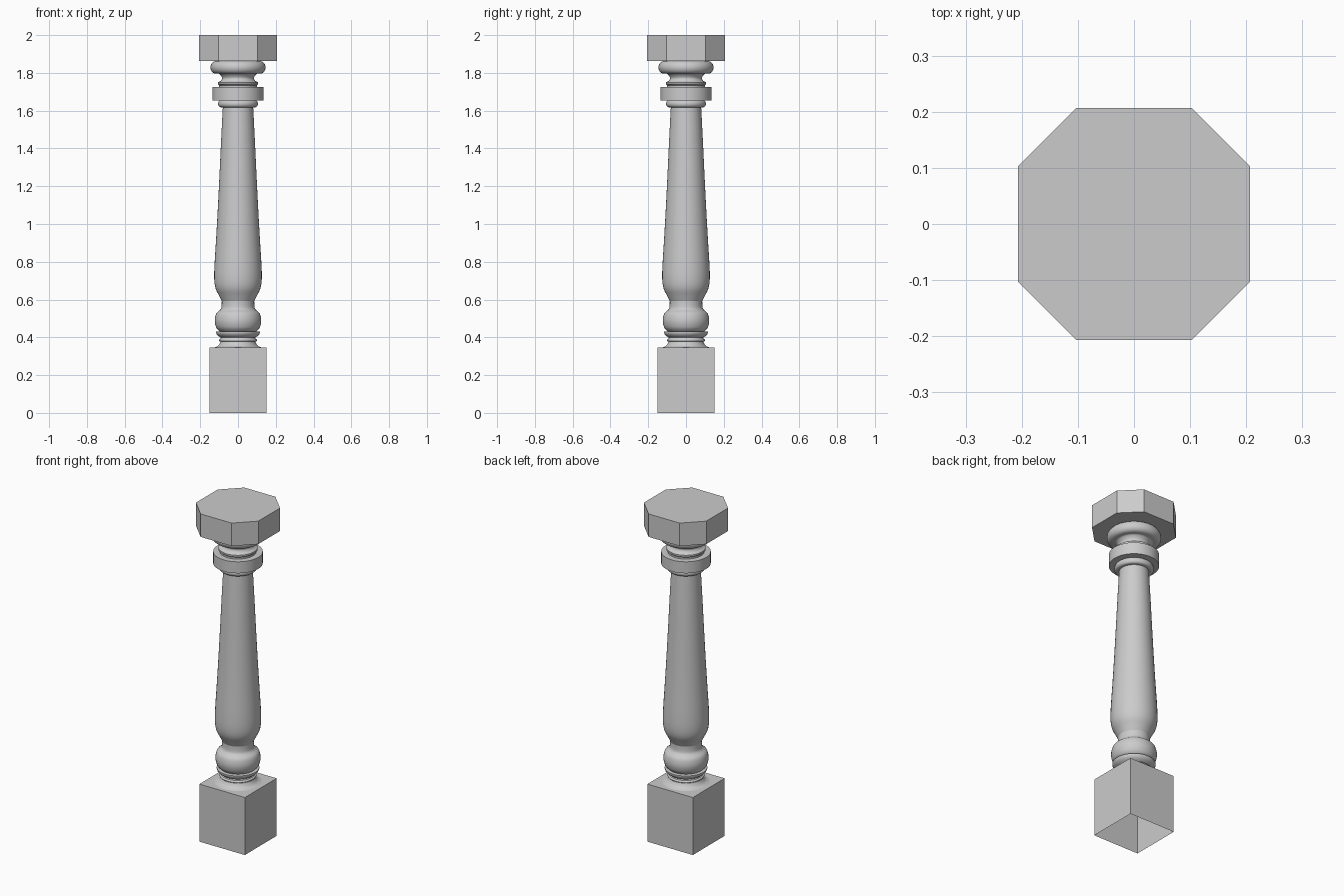
import bpy, bmesh
from math import sin, cos, pi, radians

if "Cube" in bpy.data.objects:
    bpy.data.objects.remove(bpy.data.objects["Cube"])


def finish(name, bm, smooth):
    bmesh.ops.recalc_face_normals(bm, faces=bm.faces)
    me = bpy.data.meshes.new(name)
    bm.to_mesh(me)
    bm.free()
    ob = bpy.data.objects.new(name, me)
    bpy.context.collection.objects.link(ob)
    bpy.ops.object.select_all(action='DESELECT')
    ob.select_set(True)
    bpy.context.view_layer.objects.active = ob
    if smooth:
        bpy.ops.object.shade_smooth_by_angle(angle=radians(40))
    return ob


def prism(name, outline, z0, z1, bottom=True):
    bm = bmesh.new()
    lo = [bm.verts.new((x, y, z0)) for x, y in outline]
    hi = [bm.verts.new((x, y, z1)) for x, y in outline]
    n = len(outline)
    for i in range(n):
        j = (i + 1) % n
        bm.faces.new((lo[i], lo[j], hi[j], hi[i]))
    bm.faces.new(hi)
    if bottom:
        bm.faces.new(lo[::-1])
    ob = finish(name, bm, False)
    if not bottom:  # open shell: make the sides face outwards
        if ob.data.polygons[-1].normal.z < 0:
            ob.data.flip_normals()
    return ob


def lathe(name, profile, n=40):
    bm = bmesh.new()
    rings = [[bm.verts.new((r * cos(2 * pi * i / n), r * sin(2 * pi * i / n), z))
              for i in range(n)] for r, z in profile]
    for a, b in zip(rings, rings[1:]):
        for i in range(n):
            j = (i + 1) % n
            bm.faces.new((a[i], a[j], b[j], b[i]))
    bm.faces.new(rings[0][::-1])
    bm.faces.new(rings[-1])
    return finish(name, bm, True)


def bead(r, bulge, z0, z1, steps=8):
    # half-round moulding profile
    return [(r + bulge * sin(pi * k / steps),
             (z0 + z1) / 2 - (z1 - z0) / 2 * cos(pi * k / steps)) for k in range(steps + 1)]


def spline(pts, steps=4):
    # smooth curve through profile points
    p = [pts[0]] + pts + [pts[-1]]
    out = []
    for a, b, c, d in zip(p, p[1:], p[2:], p[3:]):
        for k in range(steps):
            t = k / steps
            out.append(tuple(0.5 * (2 * b[i] + (c[i] - a[i]) * t
                                    + (2 * a[i] - 5 * b[i] + 4 * c[i] - d[i]) * t * t
                                    + (3 * b[i] - a[i] - 3 * c[i] + d[i]) * t ** 3)
                             for i in (0, 1)))
    return out + [pts[-1]]


# square plinth, open underneath
s = 0.151
prism("plinth", [(-s, -s), (s, -s), (s, s), (-s, s)], 0, 0.345, bottom=False)

# octagonal cap
w, c = 0.207, 0.103
prism("cap", [(-c, -w), (c, -w), (w, -c), (w, c), (c, w), (-c, w), (-w, c), (-w, -c)], 1.862, 2.0)

# turned foot mouldings and bulb
foot = spline([(0.128, 0.345), (0.108, 0.353), (0.096, 0.368), (0.093, 0.376)])
foot += bead(0.093, 0.008, 0.378, 0.392, 6)
foot += [(0.090, 0.398), (0.100, 0.404), (0.112, 0.414), (0.116, 0.424), (0.116, 0.430), (0.098, 0.432)]
bulb = spline([(0.098, 0.432), (0.115, 0.452), (0.123, 0.488), (0.115, 0.526),
               (0.094, 0.546), (0.087, 0.562), (0.086, 0.595)])
lathe("foot_and_bulb", foot + bulb[1:])

# tapering shaft
lathe("shaft", spline([(0.086, 0.592), (0.100, 0.620), (0.119, 0.660), (0.126, 0.710), (0.124, 0.790),
                       (0.116, 0.920), (0.107, 1.080), (0.097, 1.280), (0.089, 1.450), (0.080, 1.625)]))

# collar: bead, band and upper ring
collar = [(0.078, 1.618)] + bead(0.092, 0.014, 1.618, 1.655, 8)
collar += [(0.135, 1.655), (0.135, 1.724), (0.100, 1.724)]
collar += [(0.100, 1.734), (0.107, 1.740), (0.107, 1.750), (0.092, 1.757)]
neck = spline([(0.092, 1.757), (0.085, 1.768), (0.087, 1.780), (0.098, 1.794), (0.108, 1.797)])
lathe("collar_and_neck", collar + neck[1:])

# rounded moulding beneath the cap
lathe("cap_moulding", bead(0.118, 0.028, 1.796, 1.862, 10))
